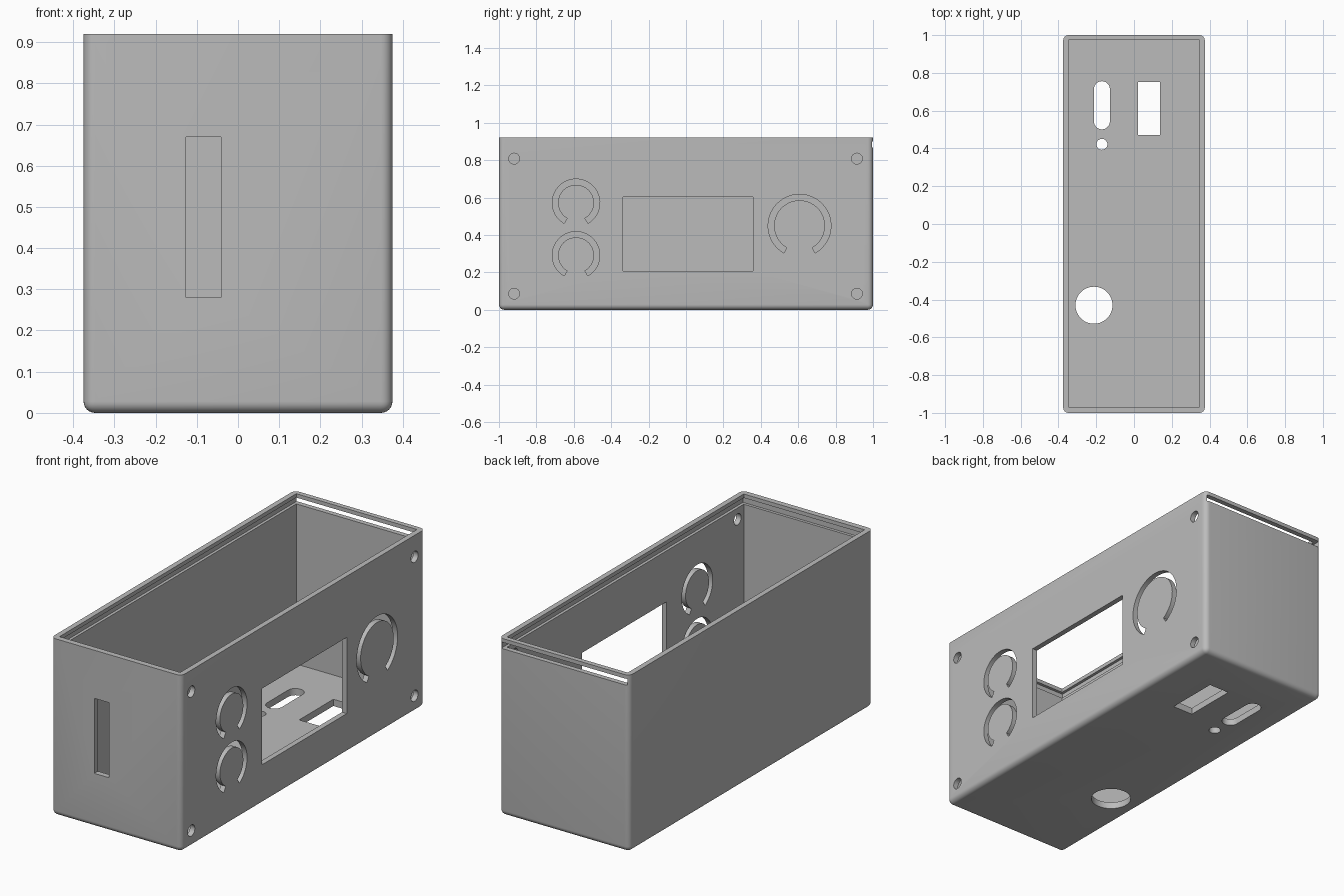
import bpy, bmesh, math
from mathutils import Vector

if "Cube" in bpy.data.objects:
    bpy.data.objects.remove(bpy.data.objects["Cube"])

W, L, H = 0.375, 1.0, 0.92      # half width, half length, height
WALL, FLOOR = 0.028, 0.035
R = 0.028                       # outer edge radius

grey = bpy.data.materials.new("plain grey")
grey.diffuse_color = (0.5, 0.5, 0.5, 1)
grey.use_nodes = True
grey.node_tree.nodes["Principled BSDF"].inputs["Base Color"].default_value = grey.diffuse_color


def add_object(name, bm):
    bmesh.ops.recalc_face_normals(bm, faces=bm.faces)
    mesh = bpy.data.meshes.new(name)
    bm.to_mesh(mesh)
    bm.free()
    mesh.materials.append(grey)
    obj = bpy.data.objects.new(name, mesh)
    bpy.context.collection.objects.link(obj)
    return obj


def box_bm(lo, hi):
    bm = bmesh.new()
    bmesh.ops.create_cube(bm, size=1)
    for v in bm.verts:
        v.co = [(a + b) / 2 + c * (b - a) for a, b, c in zip(lo, hi, v.co)]
    return bm


def prism(name, outline, axis, lo, hi):
    """Extrude a 2D outline: axis 'x' reads (y, z), axis 'z' reads (x, y)."""
    bm = bmesh.new()
    place = (lambda p: (lo, *p)) if axis == 'x' else (lambda p: (*p, lo))
    face = bm.faces.new([bm.verts.new(place(p)) for p in outline])
    geom = bmesh.ops.extrude_face_region(bm, geom=[face])["geom"]
    step = Vector((hi - lo, 0, 0)) if axis == 'x' else Vector((0, 0, hi - lo))
    bmesh.ops.translate(bm, vec=step, verts=[g for g in geom if isinstance(g, bmesh.types.BMVert)])
    return add_object(name, bm)


def arc(cx, cy, r, a0, a1, n):
    return [(cx + r * math.cos(math.radians(a0 + (a1 - a0) * i / n)),
             cy + r * math.sin(math.radians(a0 + (a1 - a0) * i / n))) for i in range(n + 1)]


def circle(cx, cy, r, n=48):
    return arc(cx, cy, r, 0, 360, n)[:-1]


def open_ring(cx, cy, r_out, r_in):
    # ring with a 60 degree bridge left at the bottom
    return arc(cx, cy, r_out, -60, 240, 48) + arc(cx, cy, r_in, 240, -60, 48)


def cut(target, cutter):
    mod = target.modifiers.new("cut", 'BOOLEAN')
    mod.operation, mod.solver, mod.object = 'DIFFERENCE', 'EXACT', cutter
    bpy.context.view_layer.objects.active = target
    bpy.ops.object.modifier_apply(modifier=mod.name)
    bpy.data.objects.remove(cutter)


# Outer body: rounded at the bottom and upright edges, sharp at the rim
bm = box_bm((-W, -L, 0), (W, L, H))
edges = [e for e in bm.edges if not all(v.co.z > H - 0.01 for v in e.verts)]
bmesh.ops.bevel(bm, geom=edges, offset=R, segments=6, profile=0.5, affect='EDGES')
# flatten anything the bevel moved at the rim
for v in bm.verts:
    if v.co.z > H - 0.005:
        v.co.z = H
case = add_object("enclosure_case", bm)

# Inner cavity
cut(case, add_object("cavity", box_bm((-W + WALL, -L + WALL + 0.002, FLOOR),
                                      (W - WALL, L - WALL + 0.002, H + 0.1))))
# Sliding lid groove, running out through the back wall
cut(case, add_object("lid_groove", box_bm((-W + 0.013, -L + 0.015, 0.867),
                                          (W - 0.013, L + 0.1, 0.9))))
# Narrow slot in the front wall
cut(case, add_object("front_slot", box_bm((-0.126, -L - 0.1, 0.28), (-0.041, -L + 0.1, 0.67))))

# Openings in the right wall
X0, X1 = W - 0.1, W + 0.1
side = [[(-0.337, 0.206), (0.358, 0.206), (0.358, 0.602), (-0.337, 0.602)],
        open_ring(-0.588, 0.572, 0.127, 0.096),
        open_ring(-0.588, 0.291, 0.127, 0.096),
        open_ring(0.607, 0.449, 0.168, 0.136)]
side += [circle(y, z, 0.029, 32) for y in (-0.919, 0.914) for z in (0.086, 0.808)]
for outline in side:
    cut(case, prism("side_opening", outline, 'x', X0, X1))

# Openings in the floor
floor = [[(0.021, 0.472), (0.138, 0.472), (0.138, 0.753), (0.021, 0.753)],
         arc(-0.17, 0.714, 0.042, 0, 180, 20) + arc(-0.17, 0.543, 0.042, 180, 360, 20),
         circle(-0.17, 0.422, 0.029, 32),
         circle(-0.212, -0.43, 0.098)]
for outline in floor:
    cut(case, prism("floor_opening", outline, 'z', -0.1, 0.1))

# Smooth rounded edges, crisp cut edges
bpy.ops.object.select_all(action='DESELECT')
case.select_set(True)
bpy.context.view_layer.objects.active = case
bpy.ops.object.shade_smooth_by_angle(angle=math.radians(30))
